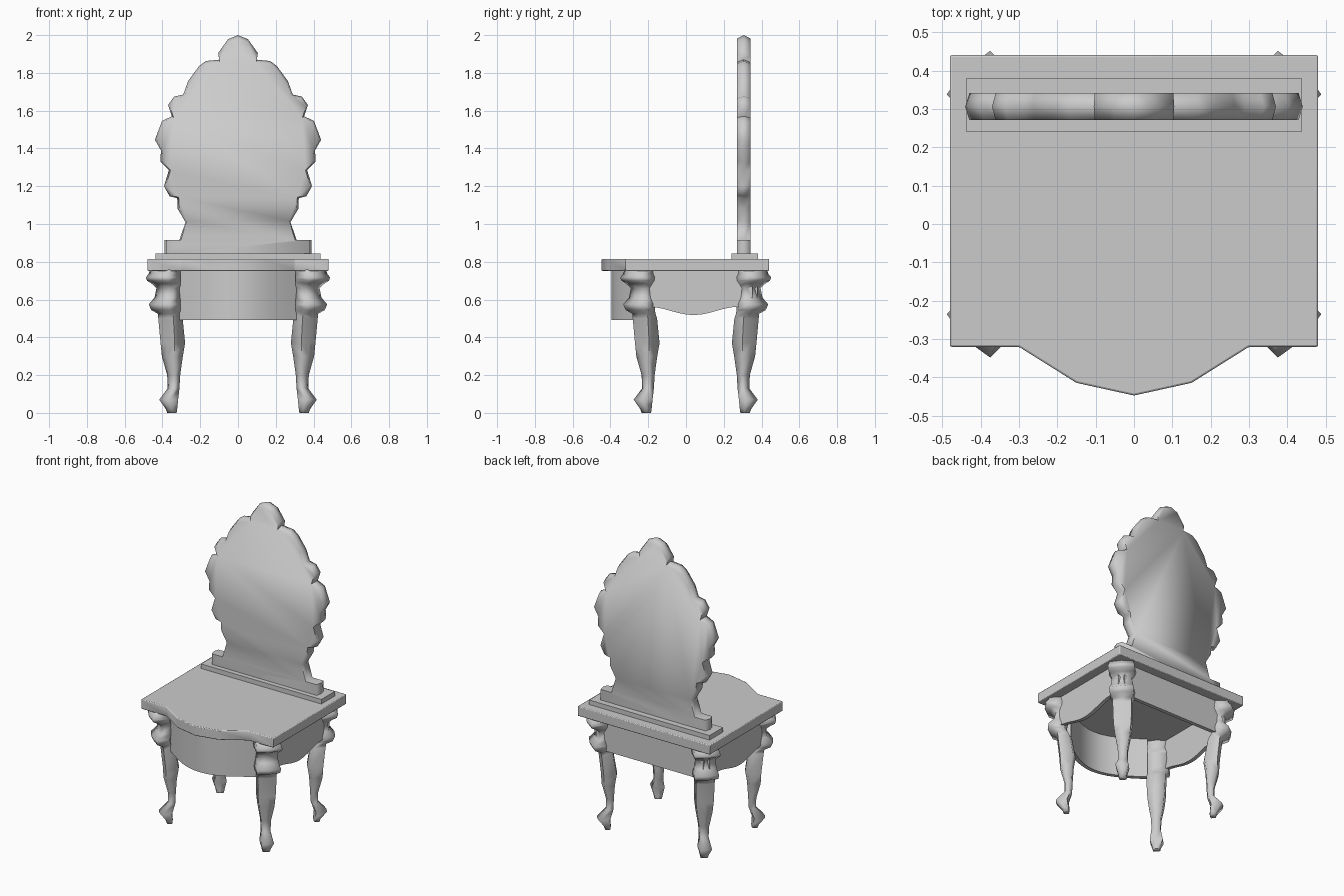
import bpy, bmesh, math

cube = bpy.data.objects.get("Cube")
if cube:
    bpy.data.objects.remove(cube, do_unlink=True)

grey = bpy.data.materials.new("soft grey")
grey.use_nodes = True
COLOUR = (0.6, 0.6, 0.6, 1)
grey.diffuse_color = COLOUR
grey.node_tree.nodes["Principled BSDF"].inputs["Base Color"].default_value = COLOUR


def loft(name, rings, smooth=40, bevel=0):
    """Join equal rings of points into a capped solid."""
    bm = bmesh.new()
    loops = [[bm.verts.new(p) for p in ring] for ring in rings]
    for a, b in zip(loops, loops[1:]):
        for i in range(len(a)):
            j = (i + 1) % len(a)
            bm.faces.new((a[i], a[j], b[j], b[i]))
    bm.faces.new(loops[0])
    bm.faces.new(loops[-1])
    bmesh.ops.recalc_face_normals(bm, faces=bm.faces)
    mesh = bpy.data.meshes.new(name)
    bm.to_mesh(mesh)
    bm.free()
    mesh.materials.append(grey)
    obj = bpy.data.objects.new(name, mesh)
    bpy.context.collection.objects.link(obj)
    if bevel:
        mod = obj.modifiers.new("Bevel", "BEVEL")
        mod.width = bevel
        mod.segments = 2
    bpy.ops.object.select_all(action="DESELECT")
    obj.select_set(True)
    bpy.context.view_layer.objects.active = obj
    bpy.ops.object.shade_smooth_by_angle(angle=math.radians(smooth))
    return obj


def slab(name, outline, z0, z1, **kw):
    return loft(name, [[(x, y, z) for x, y in outline] for z in (z0, z1)], **kw)


def box(name, x, y0, y1, z0, z1, **kw):
    return slab(name, [(-x, y0), (x, y0), (x, y1), (-x, y1)], z0, z1, **kw)


def mirrored(half):
    """Complete a right-hand outline with its left-hand reflection."""
    return half + [(-x, v) for x, v in reversed(half) if x > 0]


# Table top with bowed front
slab("table_top", mirrored([(0.48, 0.44), (0.48, -0.32), (0.30, -0.32),
                            (0.15, -0.414), (0, -0.447)]), 0.752, 0.815, bevel=0.005)

# Plinth and scalloped mirror
box("mirror_plinth", 0.437, 0.24, 0.38, 0.81, 0.845)
scallops = mirrored([
    (0.39, 0.84), (0.39, 0.915), (0.31, 0.915), (0.278, 1.01), (0.319, 1.08),
    (0.322, 1.137), (0.362, 1.147), (0.392, 1.2), (0.366, 1.285), (0.411, 1.33),
    (0.408, 1.39), (0.44, 1.446), (0.402, 1.546), (0.35, 1.57), (0.37, 1.63),
    (0.338, 1.675), (0.29, 1.685), (0.264, 1.757), (0.206, 1.836), (0.17, 1.863),
    (0.1, 1.87), (0.105, 1.905), (0.053, 1.978), (0, 2.0)])


def mirror_ring(y, s):
    return [(x * s, y, z if z < 0.95 else 1.3 + (z - 1.3) * s) for x, z in scallops]


loft("mirror_panel", [mirror_ring(0.271, 0.975), mirror_ring(0.306, 1),
                      mirror_ring(0.341, 0.975)], smooth=75)

# Bowed front apron
STEPS = 12
bow = []
for i in range(STEPS + 1):
    x = -0.31 + 0.62 * i / STEPS
    bow.append((x, -0.255 - 0.14 * math.cos(x / 0.31 * math.pi / 2)))
slab("front_apron", bow + [(x * 0.96, y + 0.025) for x, y in reversed(bow)], 0.493, 0.76)

# Straight back apron
box("back_apron", 0.39, 0.353, 0.378, 0.54, 0.76)

# Side aprons with a wavy lower edge
wave = []
for i in range(STEPS + 1):
    t = i / STEPS
    wave.append((-0.2 + 0.48 * t, 0.54 + 0.022 * math.cos(t * math.tau)))
side = [(-0.2, 0.76)] + wave + [(0.353, 0.562), (0.353, 0.76)]
for sx, label in ((1, "left"), (-1, "right")):
    loft(label + "_apron", [[(sx * x, y, z) for y, z in side] for x in (0.393, 0.418)])

# Cabriole legs: height, outer reach, inner reach, face width
LEG = [(0, 0.375, 0.325, 0.03), (0.02, 0.382, 0.322, 0.035),
       (0.07, 0.417, 0.317, 0.055), (0.13, 0.372, 0.31, 0.038),
       (0.2, 0.375, 0.306, 0.042), (0.3, 0.403, 0.292, 0.065),
       (0.37, 0.41, 0.28, 0.075), (0.5, 0.422, 0.293, 0.08),
       (0.525, 0.425, 0.302, 0.08), (0.545, 0.46, 0.304, 0.1),
       (0.575, 0.472, 0.305, 0.105), (0.61, 0.442, 0.305, 0.09),
       (0.66, 0.432, 0.305, 0.085), (0.685, 0.458, 0.305, 0.1),
       (0.7, 0.482, 0.305, 0.11), (0.717, 0.488, 0.305, 0.113),
       (0.735, 0.474, 0.305, 0.105), (0.76, 0.464, 0.305, 0.1)]


def leg(name, sx, sy, shift):
    rings = []
    for z, o, i, w in LEG:
        mid = o - w * 0.42
        section = [(o, o - w), (mid, mid), (o - w, o), (i, i + w),
                   (i + w * 0.4, i + w * 0.4), (i + w, i)]
        rings.append([(sx * a, sy * (b - shift), z) for a, b in section])
    loft(name, rings, smooth=80)


for sx, label in ((1, "left"), (-1, "right")):
    leg("front_leg_" + label, sx, -1, 0.14)
    leg("back_leg_" + label, sx, 1, 0.037)
